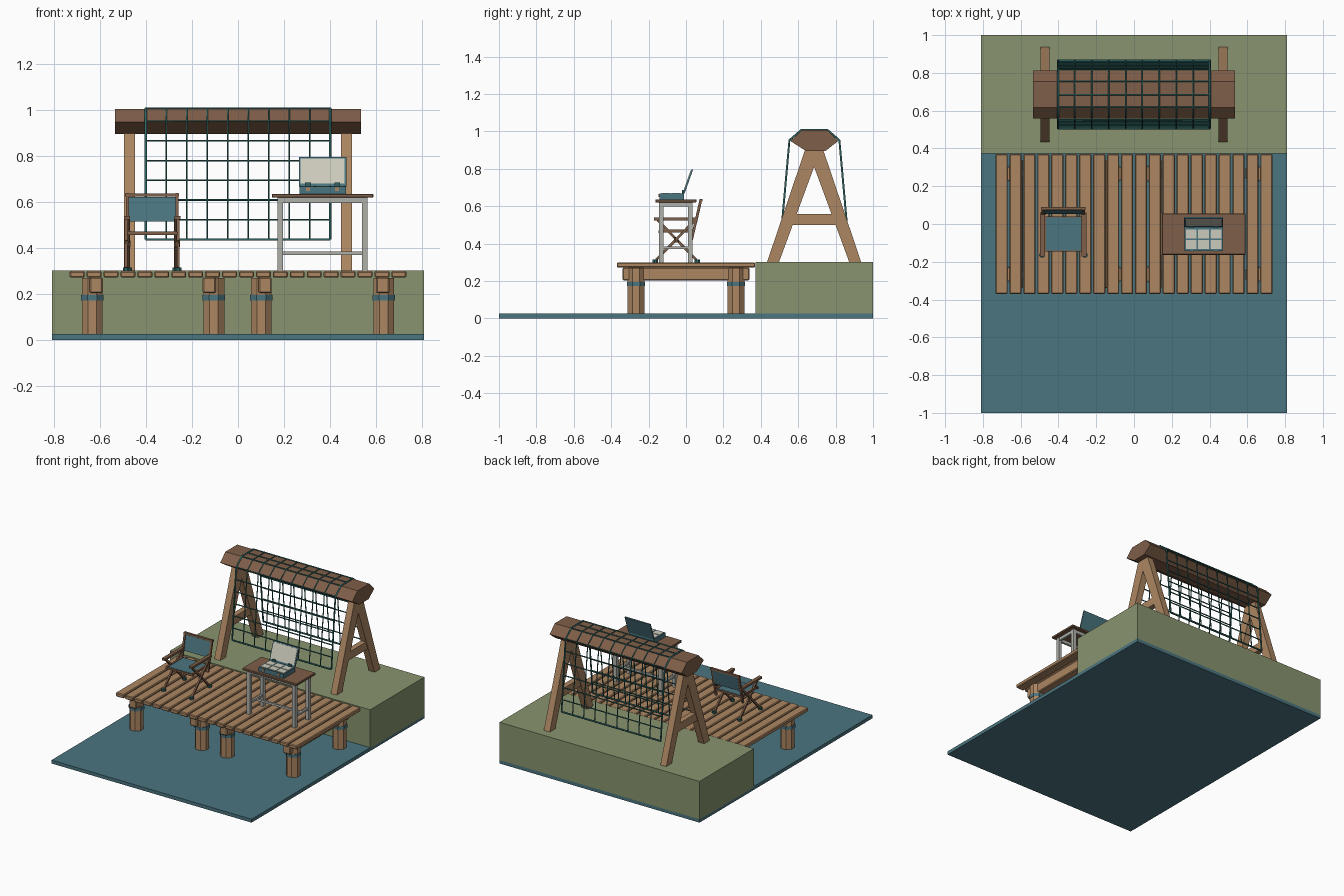
import bpy, bmesh, math
from mathutils import Vector, Matrix

if "Cube" in bpy.data.objects:
    bpy.data.objects.remove(bpy.data.objects["Cube"])


def colour(name, r, g, b):
    lin = [((c / 255 + 0.055) / 1.055) ** 2.4 for c in (r, g, b)] + [1]
    m = bpy.data.materials.new(name)
    m.use_nodes = True
    m.diffuse_color = lin
    bsdf = m.node_tree.nodes["Principled BSDF"]
    bsdf.inputs["Base Color"].default_value = lin
    bsdf.inputs["Roughness"].default_value = 0.8
    return m


WATER = colour("water blue", 75, 117, 128)
GRASS = colour("moss green", 136, 148, 110)
WOOD = colour("light wood", 172, 134, 98)
DARK = colour("dark wood", 126, 94, 72)
NET = colour("rope teal", 46, 102, 100)
METAL = colour("pale metal", 176, 176, 170)
CREAM = colour("cream", 204, 203, 188)


def finish(name, bm, mat, bevel=0):
    bmesh.ops.recalc_face_normals(bm, faces=bm.faces)
    me = bpy.data.meshes.new(name)
    bm.to_mesh(me)
    bm.free()
    me.materials.append(mat)
    ob = bpy.data.objects.new(name, me)
    bpy.context.collection.objects.link(ob)
    if bevel:
        mod = ob.modifiers.new("bevel", "BEVEL")
        mod.width, mod.segments = bevel, 1
    return ob


def box(name, x, y, z, mat, bevel=0):
    """Box from (min, max) ranges."""
    bm = bmesh.new()
    size = Matrix.Diagonal((x[1] - x[0], y[1] - y[0], z[1] - z[0], 1))
    mid = Matrix.Translation([sum(r) / 2 for r in (x, y, z)])
    bmesh.ops.create_cube(bm, size=1, matrix=mid @ size)
    return finish(name, bm, mat, bevel)


def around(c, w):
    return (c - w / 2, c + w / 2)


def prism(name, profile, x, mat):
    """Extrude a (y, z) outline along x."""
    bm = bmesh.new()
    face = bm.faces.new([bm.verts.new((x[0], y, z)) for y, z in profile])
    ext = bmesh.ops.extrude_face_region(bm, geom=[face])
    verts = [v for v in ext["geom"] if isinstance(v, bmesh.types.BMVert)]
    bmesh.ops.translate(bm, verts=verts, vec=(x[1] - x[0], 0, 0))
    return finish(name, bm, mat)


def strut(name, p, q, w, d, mat):
    """Straight bar between two points."""
    p, q = Vector(p), Vector(q)
    rot = (q - p).to_track_quat("Z", "Y").to_matrix().to_4x4()
    bm = bmesh.new()
    bmesh.ops.create_cube(bm, size=1, matrix=Matrix.Translation((p + q) / 2) @ rot
                          @ Matrix.Diagonal((w, d, (q - p).length, 1)))
    return finish(name, bm, mat)


def column(name, x, y, z, r, sides, mat):
    bm = bmesh.new()
    bmesh.ops.create_cone(bm, cap_ends=True, segments=sides, radius1=r, radius2=r,
                          depth=z[1] - z[0],
                          matrix=Matrix.Translation((x, y, sum(z) / 2))
                          @ Matrix.Rotation(math.pi / sides, 4, "Z"))
    return finish(name, bm, mat)


def ropes(name, paths, r):
    """Tubes along polylines, as one mesh."""
    cu = bpy.data.curves.new(name, "CURVE")
    cu.dimensions, cu.bevel_depth, cu.bevel_resolution = "3D", r, 1
    cu.use_fill_caps = True
    for path in paths:
        sp = cu.splines.new("POLY")
        sp.points.add(len(path) - 1)
        for pt, co in zip(sp.points, path):
            pt.co = (*co, 1)
    tmp = bpy.data.objects.new(name + " curve", cu)
    me = bpy.data.meshes.new_from_object(tmp)
    bpy.data.objects.remove(tmp)
    me.materials.clear()
    me.materials.append(NET)
    bpy.context.collection.objects.link(bpy.data.objects.new(name, me))


# Water and bank
box("water", (-.81, .81), (-1, 1), (0, .025), WATER)
box("bank", (-.81, .81), (.372, 1), (.02, .302), GRASS)

# Deck planks, joists and banded posts
PITCH = 1.476 / 20
for i in range(20):
    box(f"plank_{i}", around(-.738 + PITCH * (i + .5), .065), (-.37, .37),
        (.271, .299), WOOD, .005)
for i, (px, bx) in enumerate([(-.635, -.617), (-.105, -.125), (.101, .118), (.635, .631)]):
    box(f"joist_{i}", around(bx, .058), (-.34, .34), (.203, .272), WOOD, .006)
    for y in (-.267, .267):
        side = "front" if y < 0 else "back"
        column(f"post_{side}_{i}", px, y, (.02, .27), .049, 8, WOOD)
        column(f"post_band_{side}_{i}", px, y, (.172, .195), .053, 8, WATER)

# A-frames and crossbeam
MID = .685
LEG = [(.433, .3), (.497, .3), (MID, .81), (MID, .9), (.636, .9)]
for side, x in (("right", -.472), ("left", .472)):
    wide = around(x, .048)
    prism(f"frame_leg_front_{side}", LEG, wide, WOOD)
    prism(f"frame_leg_back_{side}", [(2 * MID - y, z) for y, z in LEG], wide, WOOD)
    prism(f"frame_tie_{side}", [(.53, .5), (.84, .5), (.82, .558), (.55, .558)],
          around(x, .04), WOOD)
prism("crossbeam", [(.64, .896), (.558, .948), (.618, 1.006), (.755, 1.006),
                    (.813, .948), (.747, .896)], (-.535, .535), DARK)

# Net draped over the beam
DROP = [(.507 + .046 * k / 6, .437 + .086 * k) for k in range(7)]
TOP = [(.617, 1.008), (MID, 1.008), (.756, 1.008)]
DRAPE = DROP + TOP + [(2 * MID + .003 - y, z) for y, z in reversed(DROP)]
XS = [-.402 + .0893 * i for i in range(10)]
ropes("net_uprights", [[(x, y, z) for y, z in DRAPE] for x in XS[1:-1]], .004)
ropes("net_rows", [[(XS[0], y, z), (XS[-1], y, z)] for y, z in DRAPE[1:-1]], .004)
ropes("net_border", [[(x, y, z) for y, z in DRAPE] for x in (XS[0], XS[-1])]
      + [[(XS[0], y, z), (XS[-1], y, z)] for y, z in (DRAPE[0], DRAPE[-1])], .006)

# Folding chair
CX = -.374
for side, s in (("right", -1), ("left", 1)):
    x = CX + s * .108
    box(f"chair_arm_{side}", around(x + s * .002, .026), (-.172, .06), (.524, .539), DARK)
    box(f"chair_seat_rail_{side}", around(x - s * .008, .014), (-.145, .04), (.46, .475), DARK)
    for k, d in enumerate((-1, 1)):
        lx = x + s * d * .006
        strut(f"chair_leg_{side}_{k}", (lx, -.052 - d * .108, .312),
              (lx, -.052 + d * .1, .525), .012, .014, DARK)
        column(f"chair_foot_{side}_{k}", lx, -.052 - d * .112, (.299, .316), .015, 8, NET)
    column(f"chair_pivot_{side}", x, -.052, (.405, .432), .014, 8, DARK)
    strut(f"chair_back_post_{side}", (x, .03, .42), (x, .08, .638), .014, .014, DARK)
box("chair_seat", around(CX, .204), (-.14, .035), (.464, .472), WATER)
for end, y in (("front", -.14), ("back", .035)):
    box(f"chair_seat_bar_{end}", around(CX, .22), around(y, .012), (.456, .47), DARK)
prism("chair_back", [(.052, .515), (.076, .622), (.084, .622), (.06, .515)],
      around(CX, .204), WATER)
box("chair_top_bar", around(CX, .235), (.073, .089), (.624, .638), DARK)

# Table
box("table_top", (.148, .59), (-.163, .056), (.619, .636), DARK, .003)
LX, LY = (.184, .552), (-.132, .023)
for i, x in enumerate(LX):
    for j, y in enumerate(LY):
        box(f"table_leg_{i}{j}", around(x, .025), around(y, .025), (.299, .62), METAL)
    box(f"table_side_apron_{i}", around(x, .016), LY, (.597, .62), METAL)
    box(f"table_side_stretcher_{i}", around(x, .014), LY, (.37, .385), METAL)
for j, y in enumerate(LY):
    box(f"table_apron_{j}", LX, around(y, .016), (.597, .62), METAL)
box("table_stretcher", LX, around(sum(LY) / 2, .014), (.37, .385), METAL)

# Open case with compartments and lid
box("case_base", (.267, .47), (-.142, -.012), (.636, .668), WATER)
for i in range(3):
    for j in range(2):
        box(f"case_cell_{i}{j}", around(.303 + .0655 * i, .058),
            around(-.108 + .055 * j, .048), (.666, .671), CREAM)
for i, x in enumerate((.305, .432)):
    box(f"case_latch_{i}", around(x, .018), (-.147, -.14), (.648, .664), WOOD)
    box(f"case_hinge_{i}", around(x, .025), (-.022, -.01), (.666, .685), NET)
FOOT, TIP = Vector((-.015, .67)), Vector((.03, .797))
OUT = Vector((TIP.y - FOOT.y, FOOT.x - TIP.x)).normalized()


def slab(t0, t1, o0, o1):
    a, b = FOOT.lerp(TIP, t0), FOOT.lerp(TIP, t1)
    return [a + OUT * o0, b + OUT * o0, b + OUT * o1, a + OUT * o1]


prism("case_lid", slab(0, 1, 0, .008), (.265, .472), WATER)
prism("case_lid_lining", slab(.08, .94, -.003, .001), (.272, .465), CREAM)
